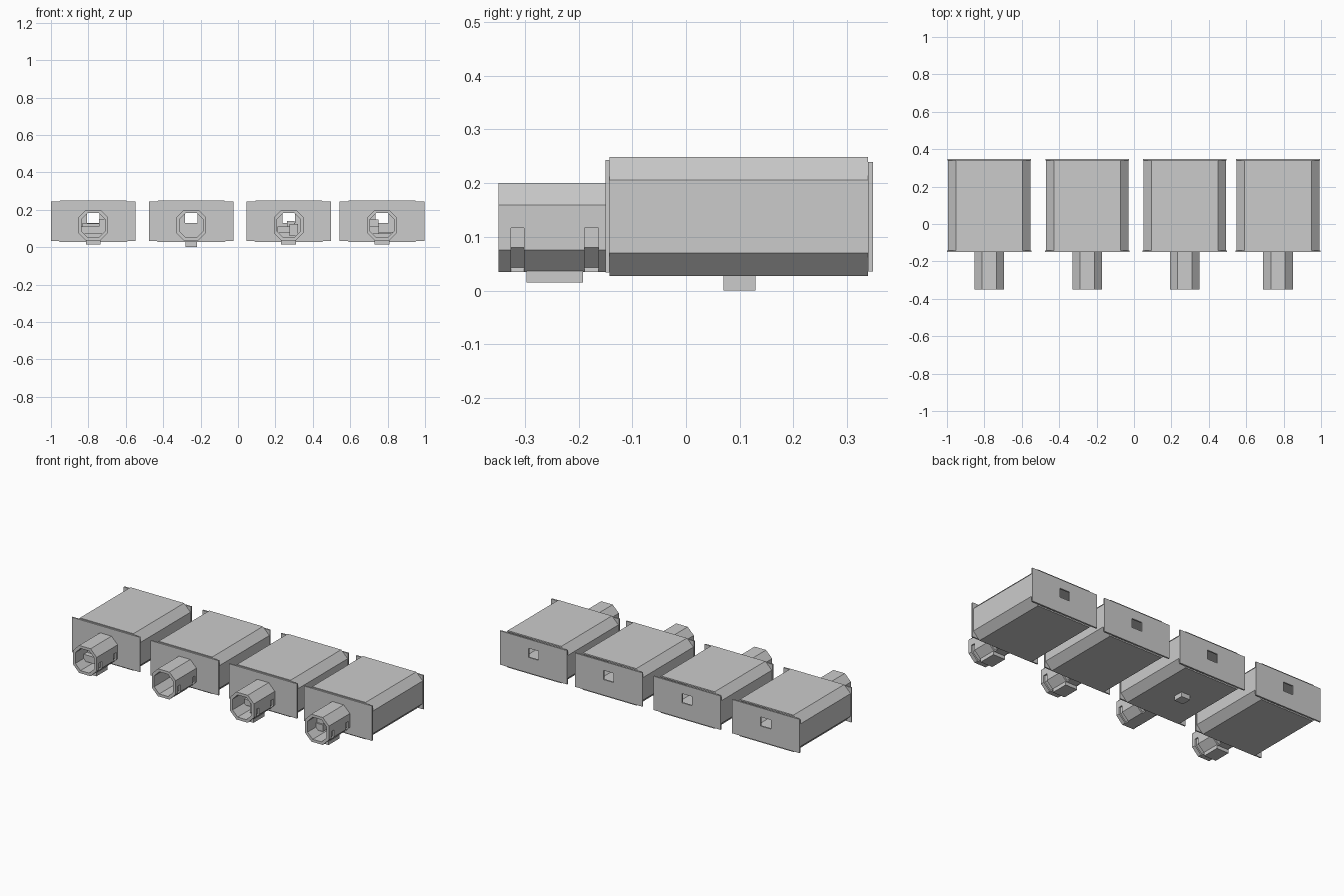
import bpy, bmesh

if "Cube" in bpy.data.objects:
    bpy.data.objects.remove(bpy.data.objects["Cube"])


def prism(name, outer, y0, y1, cx=0.0, inner=None):
    """Extrude an x-z profile along y; an inner profile makes it a hollow ring."""
    bm = bmesh.new()

    def loop(pts, y):
        return [bm.verts.new((cx + x, y, z)) for x, z in pts]

    a, b = loop(outer, y0), loop(outer, y1)
    n = len(outer)
    if inner:
        c, d = loop(inner, y0), loop(inner, y1)
    else:
        bm.faces.new(a)
        bm.faces.new(b)
    for i in range(n):
        j = (i + 1) % n
        bm.faces.new((a[i], a[j], b[j], b[i]))
        if inner:
            bm.faces.new((c[i], c[j], d[j], d[i]))
            bm.faces.new((a[i], a[j], c[j], c[i]))
            bm.faces.new((b[i], b[j], d[j], d[i]))
    bmesh.ops.recalc_face_normals(bm, faces=bm.faces)
    me = bpy.data.meshes.new(name)
    bm.to_mesh(me)
    bm.free()
    ob = bpy.data.objects.new(name, me)
    bpy.context.collection.objects.link(ob)
    return ob


def rect(x0, x1, z0, z1):
    return [(x0, z0), (x1, z0), (x1, z1), (x0, z1)]


def octagon(hx, z0, z1, cut):
    return [(-hx + cut, z0), (hx - cut, z0), (hx, z0 + cut), (hx, z1 - cut),
            (hx - cut, z1), (-hx + cut, z1), (-hx, z1 - cut), (-hx, z0 + cut)]


HOLE = rect(-0.034, 0.034, 0.13, 0.185)
SLOT = [(0.035, 0.02), (0.1, 0.02), (0.1, 0.117), (0.07, 0.117),
        (0.07, 0.08), (0.033, 0.043)]

# Inner key blocks differ from unit to unit: (x0, x1, z0, z1, y0, y1)
KEYS = {
    0: [(-0.063, 0.067, 0.07, 0.11, -0.27, -0.2), (-0.06, 0.03, 0.11, 0.128, -0.24, -0.2),
        (0.03, 0.067, 0.11, 0.15, -0.27, -0.16)],
    1: [],
    2: [(-0.06, 0.045, 0.075, 0.11, -0.24, -0.18), (0.005, 0.05, 0.06, 0.125, -0.28, -0.2),
        (-0.01, 0.03, 0.11, 0.14, -0.22, -0.17)],
    3: [(-0.067, -0.015, 0.07, 0.11, -0.27, -0.2), (-0.067, -0.02, 0.11, 0.148, -0.26, -0.16),
        (-0.015, 0.06, 0.07, 0.08, -0.24, -0.18)],
}

for k, cx in enumerate((-0.774, -0.25, 0.271, 0.77)):
    # Chamfered hollow case
    prism(f"case_body_{k}", octagon(0.221, 0.027, 0.249, 0.043), -0.142, 0.339, cx,
          octagon(0.213, 0.035, 0.241, 0.04))
    # Square end plates with a window
    prism(f"front_plate_{k}", rect(-0.226, 0.226, 0.034, 0.243), -0.15, -0.142, cx, HOLE)
    prism(f"back_plate_{k}", rect(-0.224, 0.224, 0.036, 0.239), 0.339, 0.348, cx, HOLE)

    # Octagonal socket with recessed slots on both sides
    tube = prism(f"socket_tube_{k}", octagon(0.079, 0.035, 0.2, 0.041), -0.349, -0.149, cx,
                 octagon(0.063, 0.051, 0.184, 0.034))
    for side in (-1, 1):
        for y0, y1 in ((-0.326, -0.301), (-0.189, -0.163)):
            cutter = prism("slot_cutter", [(side * x, z) for x, z in SLOT], y0, y1, cx)
            cutter.hide_render = True
            cutter.hide_set(True)
            mod = tube.modifiers.new("slot", 'BOOLEAN')
            mod.operation = 'DIFFERENCE'
            mod.solver = 'EXACT'
            mod.object = cutter

    # Feet: under the case on the second unit, under the socket elsewhere
    if k == 1:
        prism("case_foot", rect(-0.03, 0.03, 0.0, 0.03), 0.07, 0.129, cx)
    else:
        prism(f"socket_foot_{k}", rect(-0.04, 0.04, 0.015, 0.04), -0.297, -0.192, cx)

    # Key blocks inside the socket
    for i, (x0, x1, z0, z1, y0, y1) in enumerate(KEYS[k]):
        prism(f"key_block_{k}_{i}", rect(x0, x1, z0, z1), y0, y1, cx)
